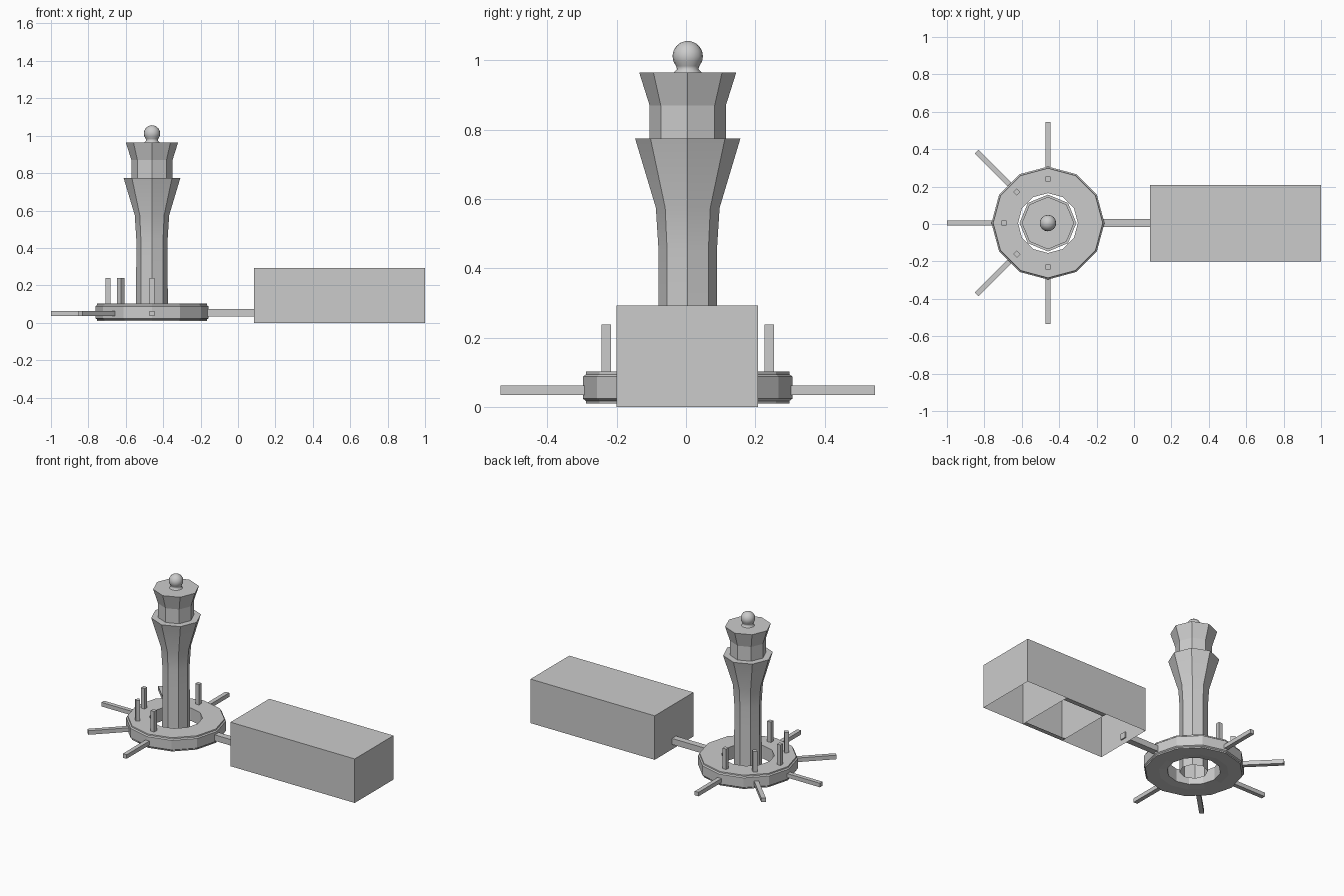
import bpy, bmesh, math
from mathutils import Matrix, Vector

if "Cube" in bpy.data.objects:
    bpy.data.objects.remove(bpy.data.objects["Cube"])

CX, CY = -0.46, 0.005   # tower and ring axis


def finish(name, bm, smooth=None):
    me = bpy.data.meshes.new(name)
    bm.to_mesh(me)
    bm.free()
    ob = bpy.data.objects.new(name, me)
    bpy.context.collection.objects.link(ob)
    if smooth:
        bpy.ops.object.select_all(action='DESELECT')
        ob.select_set(True)
        bpy.context.view_layer.objects.active = ob
        bpy.ops.object.shade_smooth_by_angle(angle=math.radians(smooth))
    return ob


def lathe(name, profile, sides, closed=False, cap_top=False, smooth=None):
    """Spin a (radius, z) profile round the tower axis."""
    bm = bmesh.new()
    rings = []
    for r, z in profile:
        rings.append([bm.verts.new((CX + r * math.cos(2 * math.pi * i / sides),
                                    CY + r * math.sin(2 * math.pi * i / sides), z))
                      for i in range(sides)])
    pairs = list(zip(rings, rings[1:]))
    if closed:
        pairs.append((rings[-1], rings[0]))
    for a, b in pairs:
        for i in range(sides):
            j = (i + 1) % sides
            bm.faces.new((a[i], a[j], b[j], b[i]))
    if cap_top:
        bm.faces.new(rings[-1])
    return finish(name, bm, smooth)


def radial_box(name, angle, r0, r1, width, z0, z1):
    """Box lying along a radius of the ring."""
    bm = bmesh.new()
    m = (Matrix.Translation((CX, CY, 0)) @ Matrix.Rotation(math.radians(angle), 4, 'Z')
         @ Matrix.Translation(((r0 + r1) / 2, 0, (z0 + z1) / 2))
         @ Matrix.Diagonal((r1 - r0, width, z1 - z0, 1)))
    bmesh.ops.create_cube(bm, size=1, matrix=m)
    return finish(name, bm)


# Tower shaft, flaring to the gallery
lathe("tower_shaft", [(0.085, 0.012), (0.084, 0.30), (0.084, 0.45), (0.092, 0.575),
                      (0.152, 0.775)], 8, cap_top=True, smooth=40)

# Octagonal control cab
lathe("control_cab", [(0.11, 0.775), (0.11, 0.87), (0.14, 0.965)], 8, cap_top=True)

# Finial with ball
ball = [(0.044 * math.cos(math.radians(a)), 1.012 + 0.044 * math.sin(math.radians(a)))
        for a in (-40, -20, 0, 20, 40, 60, 78)]
lathe("finial", [(0.04, 0.965), (0.031, 0.975)] + ball + [(0.001, 1.056)], 16,
      cap_top=True, smooth=60)

# Ring concourse with stepped rim
lathe("ring_concourse", [(0.16, 0.016), (0.21, 0.01), (0.293, 0.01), (0.294, 0.018), (0.302, 0.024),
                         (0.302, 0.088), (0.294, 0.094), (0.293, 0.102), (0.16, 0.102)],
      12, closed=True)

# Walkway arms and the posts on the ring
for a in (90, 135, 180, 225, 270):
    radial_box(f"arm_{a}", a, 0.285, 0.54, 0.028, 0.035, 0.062)
    radial_box(f"post_{a}", a, 0.222, 0.249, 0.027, 0.095, 0.238)

# Link from ring to hall
radial_box("hall_link", 0, 0.285, 0.553, 0.042, 0.033, 0.073)

# Hall: shell open below, split in three bays, floor strips in the middle bay
bm = bmesh.new()
X0, X1, Y0, Y1, H = 0.085, 1.0, -0.20, 0.208, 0.293


def quad(*pts):
    bm.faces.new([bm.verts.new(Vector(p)) for p in pts])


quad((X0, Y0, H), (X1, Y0, H), (X1, Y1, H), (X0, Y1, H))
quad((X0, Y0, 0), (X1, Y0, 0), (X1, Y0, H), (X0, Y0, H))
quad((X1, Y1, 0), (X0, Y1, 0), (X0, Y1, H), (X1, Y1, H))
quad((X1, Y0, 0), (X1, Y1, 0), (X1, Y1, H), (X1, Y0, H))
quad((X0, Y1, 0), (X0, Y0, 0), (X0, Y0, H), (X0, Y1, H))
A, B = X0 + (X1 - X0) / 3, X0 + 2 * (X1 - X0) / 3
for x in (A, B):
    quad((x, Y0, 0), (x, Y1, 0), (x, Y1, H), (x, Y0, H))
for y0, y1 in ((Y0, Y0 + 0.03), (Y1 - 0.03, Y1)):
    quad((A, y1, 0), (B, y1, 0), (B, y0, 0), (A, y0, 0))
bmesh.ops.remove_doubles(bm, verts=bm.verts, dist=1e-5)
finish("terminal_hall", bm)
